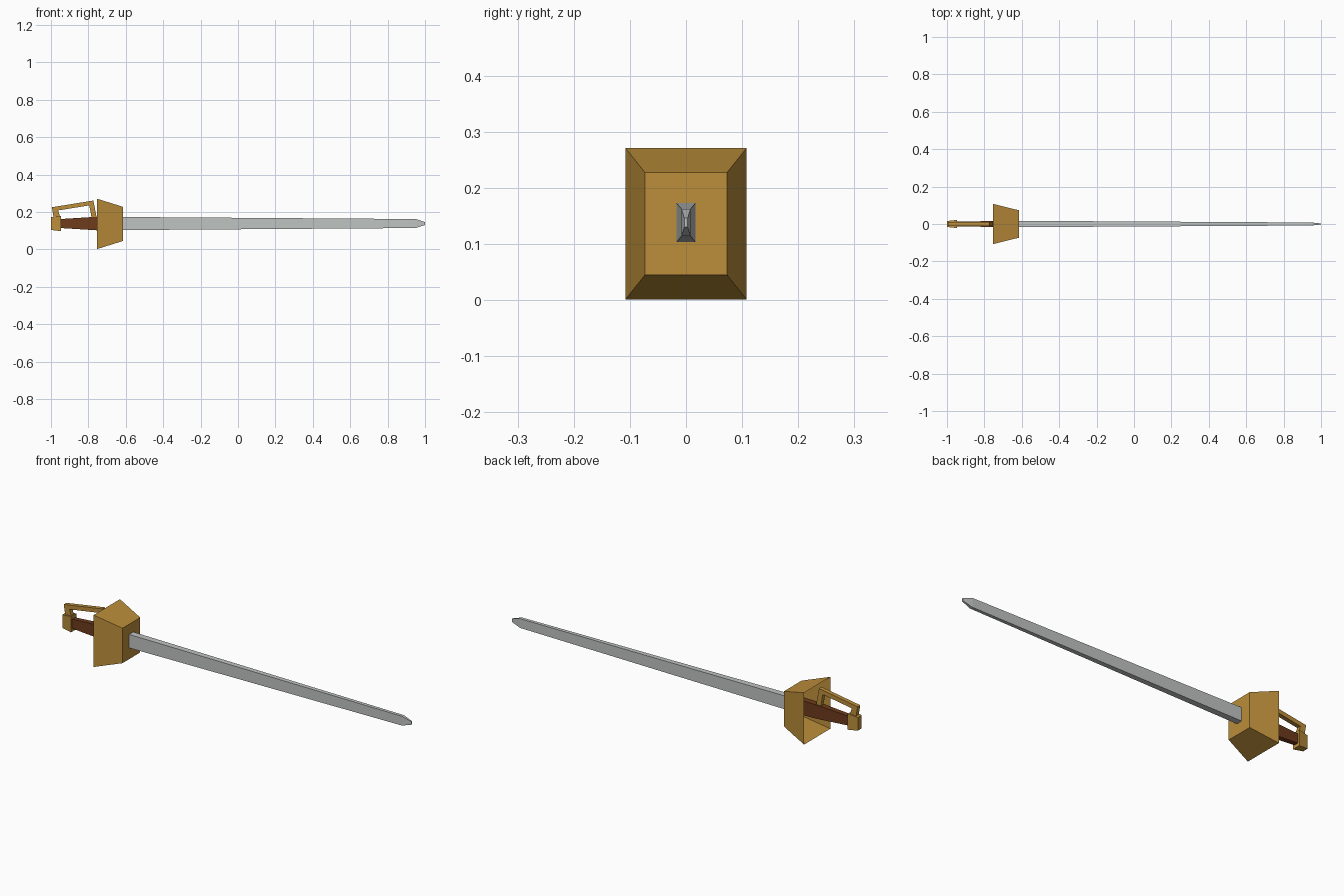
import bpy, bmesh

if "Cube" in bpy.data.objects:
    bpy.data.objects.remove(bpy.data.objects["Cube"])

ZC = 0.138  # height of the sword's long axis


def material(name, rgb):
    m = bpy.data.materials.new(name)
    m.diffuse_color = (*[c ** 2.2 for c in rgb], 1)  # sRGB to linear
    m.use_nodes = True
    m.node_tree.nodes["Principled BSDF"].inputs["Base Color"].default_value = m.diffuse_color
    return m


brass = material("brass", (0.73, 0.55, 0.24))
steel = material("steel", (0.745, 0.76, 0.755))
leather = material("brown leather", (0.43, 0.24, 0.13))


def add_object(name, bm, mat):
    bmesh.ops.recalc_face_normals(bm, faces=bm.faces)
    mesh = bpy.data.meshes.new(name)
    bm.to_mesh(mesh)
    bm.free()
    mesh.materials.append(mat)
    obj = bpy.data.objects.new(name, mesh)
    bpy.context.collection.objects.link(obj)
    return obj


def loft(name, sections, mat, open_back=False):
    """Join rectangular sections (x, half width in y, half height in z)."""
    bm = bmesh.new()
    rings = [[bm.verts.new((x, sy * hy, ZC + sz * hz))
              for sy, sz in ((-1, -1), (1, -1), (1, 1), (-1, 1))]
             for x, hy, hz in sections]
    for a, b in zip(rings, rings[1:]):
        for i in range(4):
            j = (i + 1) % 4
            bm.faces.new((a[i], a[j], b[j], b[i]))
    bm.faces.new(rings[-1])
    if not open_back:
        bm.faces.new(rings[0])
    return add_object(name, bm, mat)


# Tapered blade with a blunt point
loft("blade", [(-0.615, 0.017, 0.035), (0.95, 0.008, 0.024),
               (1.0, 0.003, 0.008)], steel)

# Hollow cup guard, open towards the hand
guard = loft("cup_guard", [(-0.755, 0.108, 0.135), (-0.614, 0.073, 0.091)],
             brass, open_back=True)
guard.location.z = -0.002

# Grip, widening into the cup
loft("grip", [(-0.95, 0.012, 0.024), (-0.757, 0.016, 0.036),
              (-0.614, 0.017, 0.038)], leather)

# Pommel, flared towards the grip
loft("pommel", [(-1.0, 0.016, 0.034), (-0.946, 0.022, 0.041)], brass)

# Knuckle bow: a U-shaped strap over the grip
outer = [(-0.985, 0.165), (-0.995, 0.225), (-0.773, 0.261), (-0.755, 0.165)]
inner = [(-0.948, 0.165), (-0.962, 0.208), (-0.795, 0.235), (-0.782, 0.165)]
bm = bmesh.new()
strap = []
for i in range(3):
    quad = (outer[i], outer[i + 1], inner[i + 1], inner[i])
    strap.append(bm.faces.new([bm.verts.new((x, -0.011, z)) for x, z in quad]))
bmesh.ops.remove_doubles(bm, verts=bm.verts, dist=1e-5)
extruded = bmesh.ops.extrude_face_region(bm, geom=bm.faces[:],
                                         use_keep_orig=True)
bmesh.ops.translate(bm, vec=(0, 0.022, 0),
                    verts=[g for g in extruded["geom"]
                           if isinstance(g, bmesh.types.BMVert)])
add_object("knuckle_bow", bm, brass)
